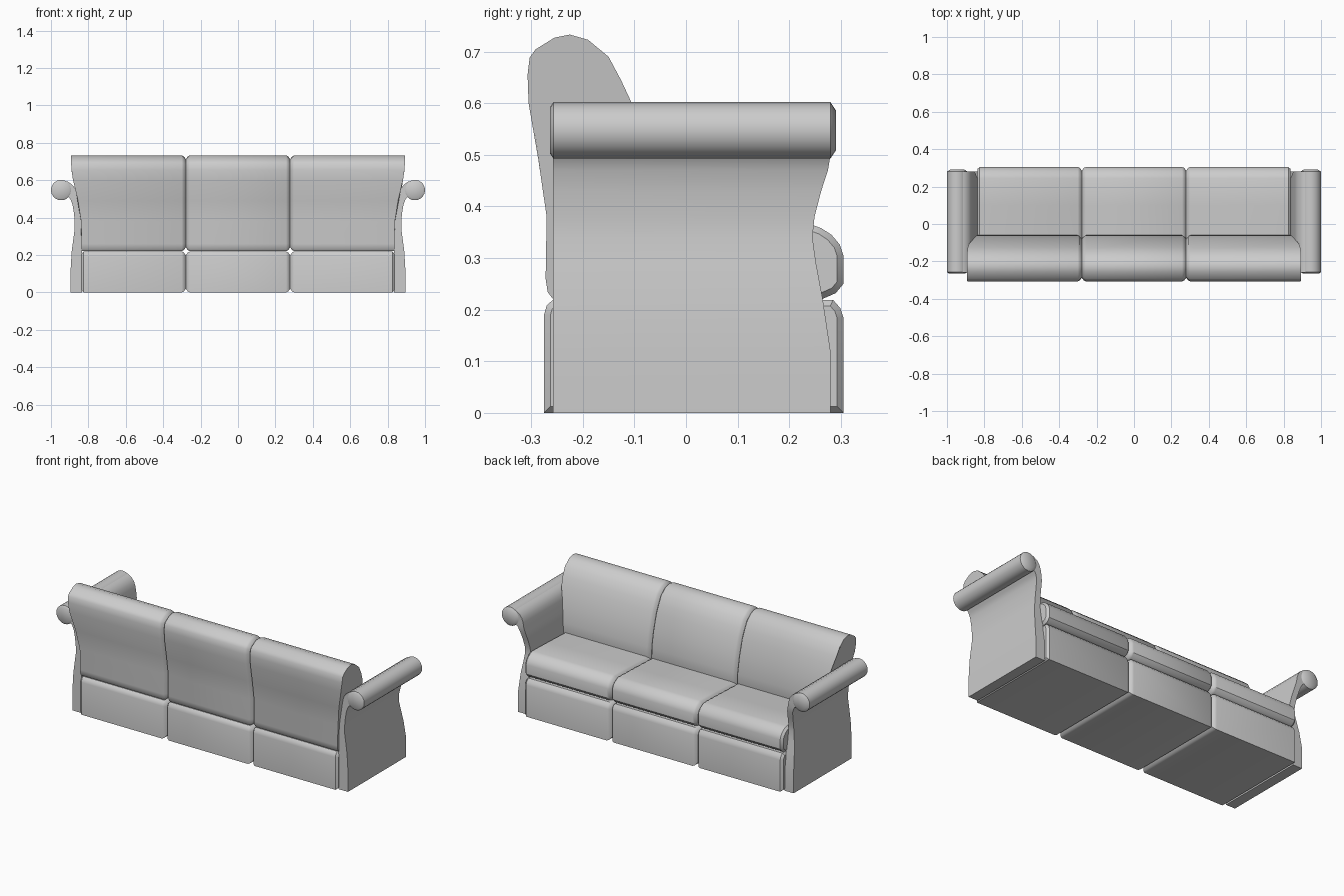
import bpy, bmesh, math
from mathutils import Vector

if "Cube" in bpy.data.objects:
    bpy.data.objects.remove(bpy.data.objects["Cube"])


def lerp_table(table, t):
    for (a, va), (b, vb) in zip(table, table[1:]):
        if t <= b:
            return va + (vb - va) * max(0, (t - a) / (b - a))
    return table[-1][1]


def inset(poly, d):
    # move every corner of a clockwise or counter-clockwise profile inwards
    n = len(poly)
    area = sum(poly[i][0] * poly[(i + 1) % n][1] - poly[(i + 1) % n][0] * poly[i][1] for i in range(n))
    sign = 1 if area > 0 else -1
    out = []
    for i in range(n):
        p = Vector(poly[i])
        e1 = (p - Vector(poly[i - 1])).normalized()
        e2 = (Vector(poly[(i + 1) % n]) - p).normalized()
        n1, n2 = Vector((-e1.y, e1.x)) * sign, Vector((-e2.y, e2.x)) * sign
        out.append(p + (n1 + n2) * d / max(0.6, 1 + n1.dot(n2)))
    return out


def loft(name, rings, angle=35):
    bm = bmesh.new()
    vs = [[bm.verts.new(c) for c in r] for r in rings]
    n = len(rings[0])
    for a, b in zip(vs, vs[1:]):
        for i in range(n):
            bm.faces.new((a[i], a[(i + 1) % n], b[(i + 1) % n], b[i]))
    bm.faces.new(vs[0])
    bm.faces.new(vs[-1])
    bmesh.ops.recalc_face_normals(bm, faces=bm.faces)
    me = bpy.data.meshes.new(name)
    bm.to_mesh(me)
    bm.free()
    ob = bpy.data.objects.new(name, me)
    bpy.context.collection.objects.link(ob)
    bpy.context.view_layer.objects.active = ob
    bpy.ops.object.select_all(action='DESELECT')
    ob.select_set(True)
    bpy.ops.object.shade_smooth_by_angle(angle=math.radians(angle))
    return ob


# side profiles (y, z)
BASE = [(-.275, 0), (.305, 0), (.305, .185), (.299, .203), (.285, .219), (-.258, .219), (-.27, .208), (-.275, .19)]
SEAT = [(-.2, .221), (.265, .221), (.29, .232), (.305, .25), (.305, .305), (.298, .326),
        (.282, .345), (.262, .358), (.245, .364), (.1, .36), (-.2, .348)]
BACK = [(-.1, .221), (-.258, .221), (-.268, .234), (-.272, .26), (-.27, .38), (-.286, .49), (-.305, .6),
        (-.307, .655), (-.303, .688), (-.292, .704), (-.255, .727), (-.225, .733), (-.19, .723),
        (-.15, .69), (-.126, .645), (-.105, .6), (-.077, .5), (-.061, .41), (-.06, .35), (-.07, .3)]
# outer end of the backrest flares with height
FLARE = [(.35, .836), (.42, .843), (.5, .857), (.56, .874), (.62, .886), (.67, .892), (.74, .892)]
SEAM, W, D = .279, .022, .02


def cushion(name, prof, s, flare=False):
    small = inset(prof, D)
    mid = inset(prof, D * .25)
    if s == 0:
        steps = [(-SEAM, small), (-SEAM + W * .5, mid), (-SEAM + W, prof),
                 (SEAM - W, prof), (SEAM - W * .5, mid), (SEAM, small)]
        rings = [[(x, y, z) for y, z in p] for x, p in steps]
    else:
        rings = [[(s * x, y, z) for y, z in p]
                 for x, p in ((SEAM, small), (SEAM + W * .5, mid), (SEAM + W, prof))]
        if flare:
            rings.append([(s * lerp_table(FLARE, z), y, z) for y, z in prof])
        else:
            rings.append([(s * .825, y, z) for y, z in prof])
            rings.append([(s * .838, y, z) for y, z in inset(prof, .012)])
    loft(name, rings)


for s, side in ((-1, "left"), (0, "middle"), (1, "right")):
    cushion(side + "_base", BASE, s)
    cushion(side + "_seat", SEAT, s)
    cushion(side + "_backrest", BACK, s, True)

# arm rows: z, inner x, outer x, front y
ARM = [(0, .835, .895, .28), (.12, .835, .895, .28), (.22, .835, .889, .265), (.29, .835, .88, .252),
       (.34, .836, .873, .245), (.38, .839, .873, .249), (.43, .844, .878, .262),
       (.47, .85, .885, .275), (.5, .857, .897, .28), (.53, .862, .93, .28),
       (.555, .87, .94, .28), (.575, .885, .94, .28), (.592, .91, .94, .28)]
for s, side in ((-1, "left"), (1, "right")):
    loft(side + "_arm", [[(s * xi, -.258, z), (s * xo, -.258, z), (s * xo, yf, z), (s * xi, yf, z)]
                         for z, xi, xo, yf in ARM])
    # rolled arm top with chamfered ends
    rings = []
    for y, r in ((-.264, .044), (-.257, .0545), (.28, .0545), (.291, .038)):
        rings.append([(s * (.9455 + r * math.cos(a)), y, .5475 + r * math.sin(a))
                      for a in (math.tau * i / 20 for i in range(20))])
    loft(side + "_arm_roll", rings)
